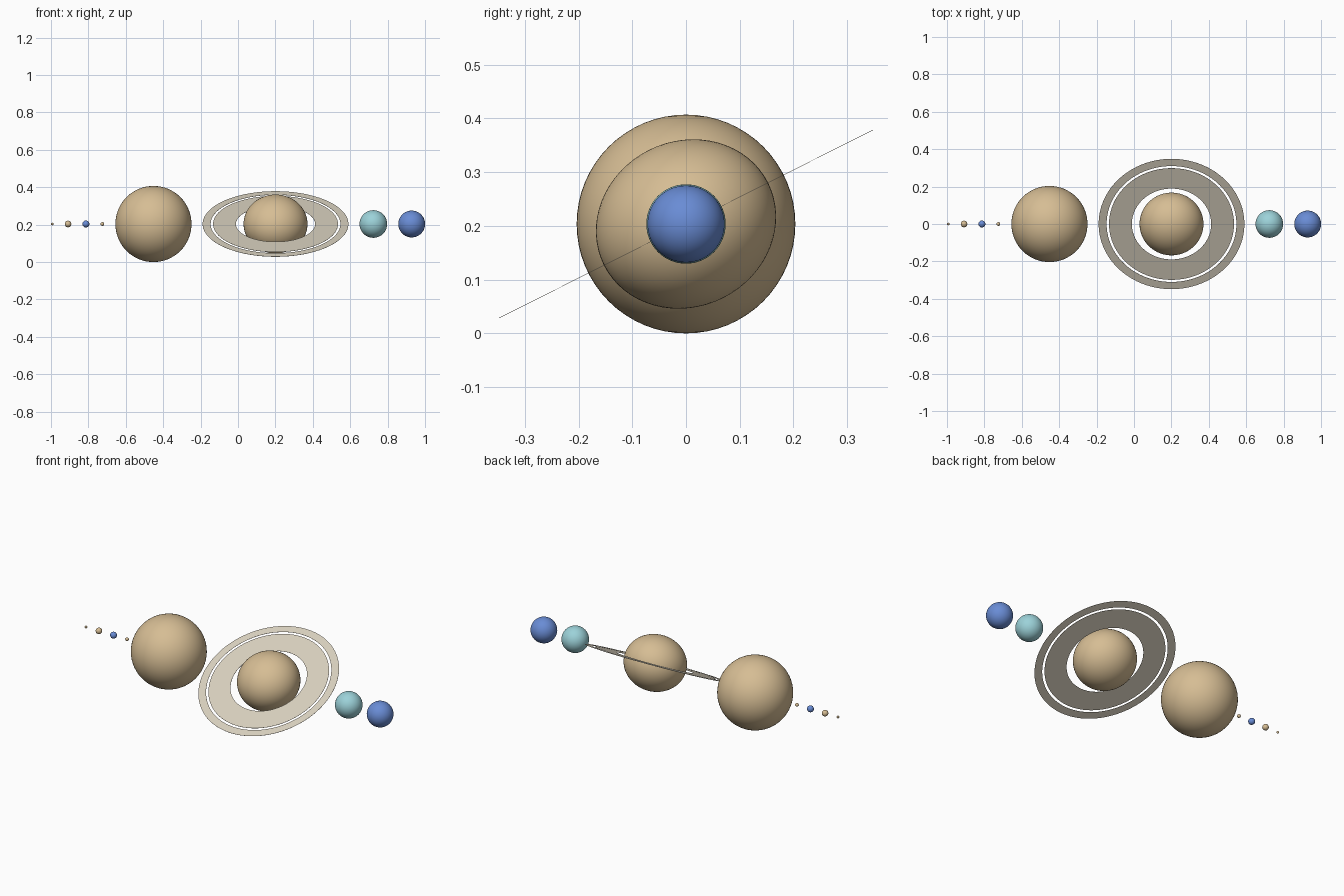
import bpy, bmesh, math

if "Cube" in bpy.data.objects:
    bpy.data.objects.remove(bpy.data.objects["Cube"])


def srgb(r, g, b):
    def lin(c):
        c /= 255
        return c / 12.92 if c <= 0.04045 else ((c + 0.055) / 1.055) ** 2.4
    return (lin(r), lin(g), lin(b), 1.0)


def material(name, rgb):
    m = bpy.data.materials.new(name)
    m.diffuse_color = srgb(*rgb)
    m.use_nodes = True
    m.node_tree.nodes["Principled BSDF"].inputs["Base Color"].default_value = m.diffuse_color
    return m


TAN = material("tan", (214, 189, 148))
BLUE = material("blue", (105, 140, 213))
TEAL = material("pale teal", (156, 210, 217))
ICE = material("ring beige", (216, 208, 190))

AXIS_Z = 0.2035            # common centre height
TILT = math.radians(26.7)  # lean of the ringed planet
GAP = 0.0595               # spacing between neighbours
RING_OUTER = 0.3897


def sphere(name, x, radius, mat, polar=None, tilt=0.0):
    bpy.ops.mesh.primitive_uv_sphere_add(segments=64, ring_count=32, radius=radius,
                                         location=(x, 0, AXIS_Z), rotation=(tilt, 0, 0))
    ob = bpy.context.object
    ob.name = name
    ob.scale.z = (polar or radius) / radius
    ob.data.materials.append(mat)
    bpy.ops.object.shade_smooth()
    return ob


def ring(name, x, inner, outer, mat, thick=0.0008, steps=128):
    # rectangular section spun into a thin flat annulus
    bm = bmesh.new()
    h = thick / 2
    section = [bm.verts.new((r, 0, z)) for r, z in
               ((inner, -h), (outer, -h), (outer, h), (inner, h))]
    edges = [bm.edges.new((section[i], section[(i + 1) % 4])) for i in range(4)]
    bmesh.ops.spin(bm, geom=section + edges, cent=(0, 0, 0), axis=(0, 0, 1),
                   angle=math.tau, steps=steps, use_merge=True)
    bmesh.ops.remove_doubles(bm, verts=bm.verts, dist=1e-5)
    bmesh.ops.recalc_face_normals(bm, faces=bm.faces)
    me = bpy.data.meshes.new(name)
    bm.to_mesh(me)
    bm.free()
    me.materials.append(mat)
    ob = bpy.data.objects.new(name, me)
    ob.location = (x, 0, AXIS_Z)
    ob.rotation_euler.x = TILT
    bpy.context.collection.objects.link(ob)


# Row of planets: name, half width in the row, colour
ROW = [
    ("first_small_planet", 0.0071, TAN),
    ("second_small_planet", 0.0176, TAN),
    ("small_blue_planet", 0.0186, BLUE),
    ("fourth_small_planet", 0.0099, TAN),
    ("giant_planet", 0.2035, TAN),
    ("ringed_planet", RING_OUTER, TAN),
    ("teal_planet", 0.0738, TEAL),
    ("outer_blue_planet", 0.0717, BLUE),
]

x = -1.0
for name, half, mat in ROW:
    x += half
    if name == "ringed_planet":
        # flattened, tilted body with two flat rings
        sphere(name, x, 0.171, mat, polar=0.154, tilt=TILT)
        ring("inner_ring", x, 0.212, 0.334, ICE)
        ring("outer_ring", x, 0.347, RING_OUTER, ICE)
    else:
        sphere(name, x, half, mat)
    x += half + GAP
